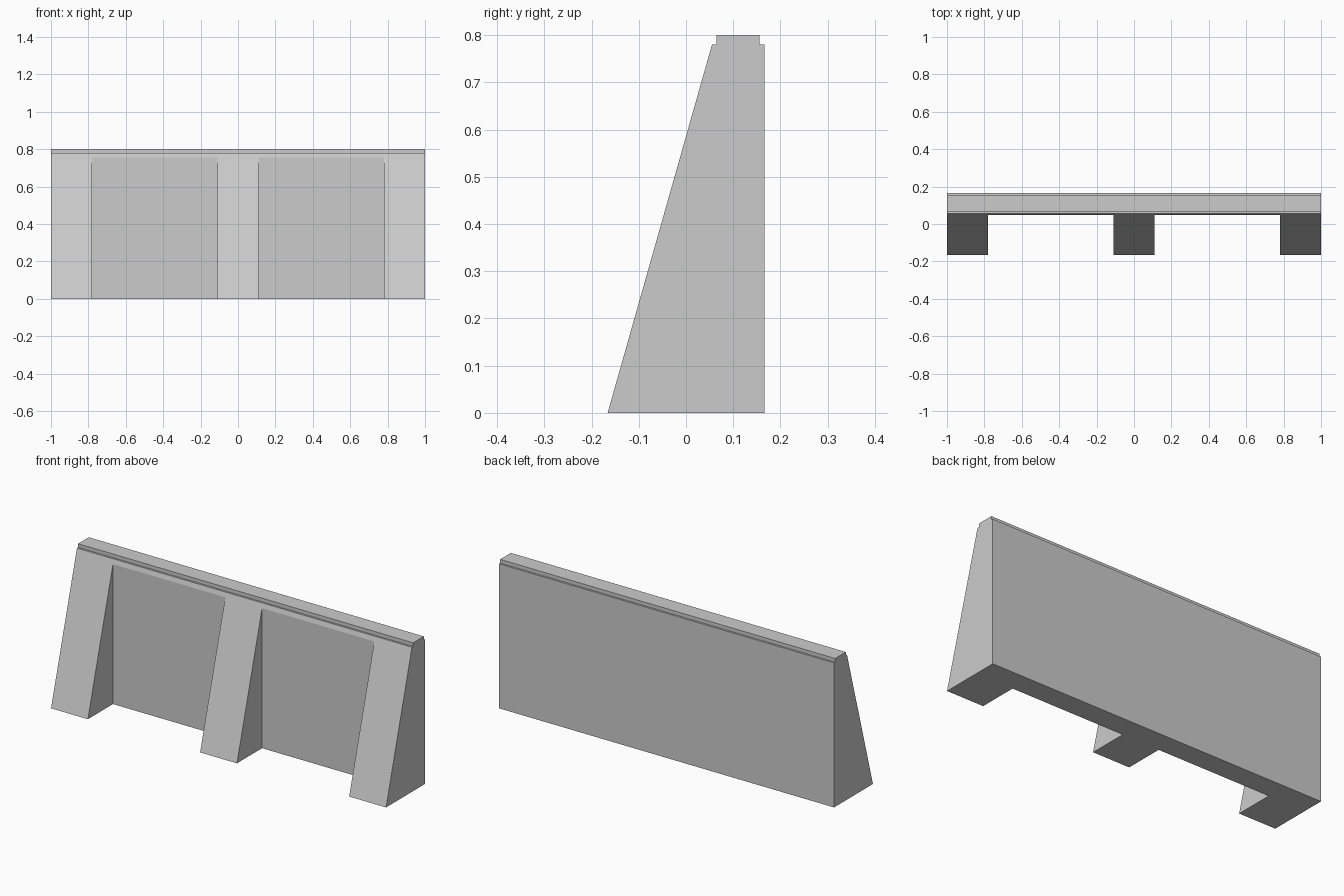
import bpy, bmesh

if "Cube" in bpy.data.objects:
    bpy.data.objects.remove(bpy.data.objects["Cube"])


def extrude_profile(name, profile, x0, x1):
    """Solid prism: a (y, z) outline swept along x from x0 to x1."""
    bm = bmesh.new()
    face = bm.faces.new([bm.verts.new((x0, y, z)) for y, z in profile])
    ext = bmesh.ops.extrude_face_region(bm, geom=[face], use_keep_orig=True)
    moved = [v for v in ext["geom"] if isinstance(v, bmesh.types.BMVert)]
    bmesh.ops.translate(bm, vec=(x1 - x0, 0, 0), verts=moved)
    bmesh.ops.recalc_face_normals(bm, faces=bm.faces)
    mesh = bpy.data.meshes.new(name)
    bm.to_mesh(mesh)
    bm.free()
    obj = bpy.data.objects.new(name, mesh)
    bpy.context.collection.objects.link(obj)
    return obj


# Battered wall with a narrow raised coping along the top
wall = extrude_profile("buttressed_wall", [
    (-0.166, 0), (0.166, 0), (0.166, 0.78), (0.156, 0.78),
    (0.156, 0.80), (0.065, 0.80), (0.065, 0.78), (0.055, 0.78)], -1, 1)

# Two recessed bays in the front leave three sloping buttresses
bay = [(-0.4, -0.1), (0.048, -0.1), (0.048, 0.9), (-0.4, 0.9)]
for side, x0, x1 in (("left", -0.78, -0.11), ("right", 0.11, 0.78)):
    cutter = extrude_profile(side + "_bay_cutter", bay, x0, x1)
    cutter.hide_render = True
    mod = wall.modifiers.new(side + "_bay", 'BOOLEAN')
    mod.operation = 'DIFFERENCE'
    mod.solver = 'EXACT'
    mod.object = cutter
    bpy.context.view_layer.objects.active = wall
    bpy.ops.object.modifier_apply(modifier=mod.name)
    bpy.data.objects.remove(cutter)
